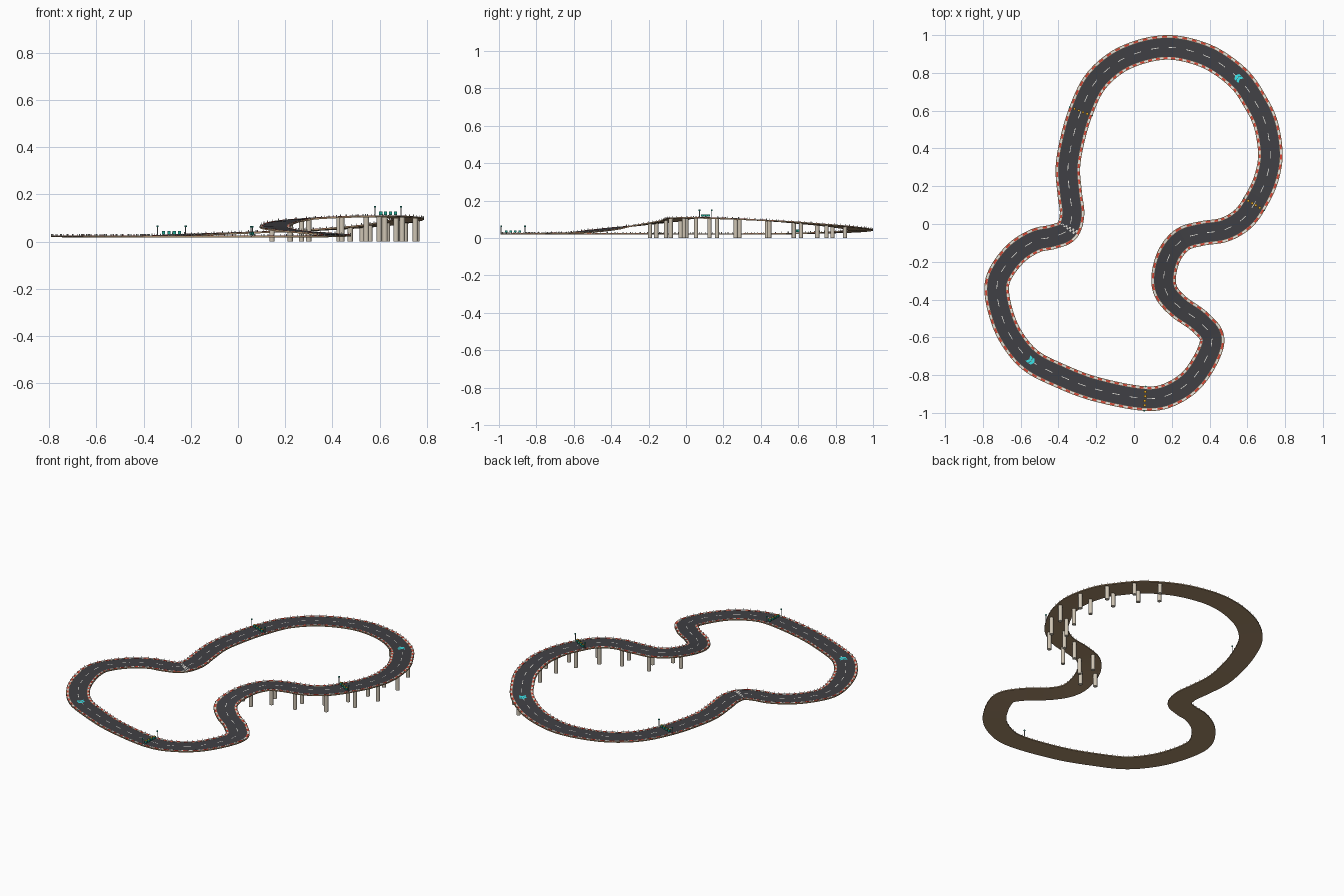
import bpy, bmesh, math
from mathutils import Vector

if "Cube" in bpy.data.objects:
    bpy.data.objects.remove(bpy.data.objects["Cube"])

def mat(name, r, g, b):
    m = bpy.data.materials.new(name)
    m.diffuse_color = (*[(c / 255) ** 2.2 for c in (r, g, b)], 1)
    m.use_nodes = True
    m.node_tree.nodes["Principled BSDF"].inputs["Base Color"].default_value = m.diffuse_color
    return m

ASPHALT = mat("asphalt", 66, 66, 70)
DIRT = mat("earth_tan", 170, 142, 110)
CONCRETE = mat("concrete", 205, 195, 178)
RED = mat("kerb_red", 215, 70, 55)
WHITE = mat("paint_white", 242, 240, 232)
GREY = mat("post_grey", 150, 150, 150)
CYAN = mat("boost_cyan", 60, 225, 230)
GOLD = mat("box_gold", 250, 185, 50)
TEAL = mat("box_teal", 40, 165, 145)

# centre line of the circuit: x, y, z of the road surface
PATH = [(.07, -.925, .025), (.22, -.888, .025), (.335, -.79, .026), (.414, -.62, .03),
        (.35, -.52, .038), (.24, -.44, .047), (.17, -.36, .058), (.158, -.27, .07),
        (.19, -.16, .085), (.26, -.08, .096), (.36, -.05, .104), (.48, -.03, .109),
        (.58, .03, .111), (.65, .13, .11), (.70, .24, .106), (.722, .37, .1),
        (.697, .53, .091), (.64, .65, .081), (.56, .765, .071), (.43, .865, .06),
        (.3, .917, .052), (.17, .935, .046), (.03, .91, .041), (-.1, .85, .036),
        (-.21, .745, .032), (-.28, .6, .028), (-.325, .45, .026), (-.35, .3, .025),
        (-.34, .16, .025), (-.328, .05, .025), (-.355, -.035, .025), (-.43, -.068, .025),
        (-.52, -.088, .025), (-.62, -.15, .025), (-.70, -.25, .026), (-.727, -.34, .026),
        (-.705, -.47, .026), (-.65, -.6, .026), (-.55, -.72, .026), (-.4, -.8, .026),
        (-.2, -.875, .025)]
PATH = [Vector((x, y, z - .001)) for x, y, z in PATH]
N = 480

def centre_line():
    """Closed Catmull-Rom spline, resampled to N equal steps."""
    fine, n = [], len(PATH)
    for i in range(n):
        a, b, c, d = (PATH[(i + k) % n] for k in (-1, 0, 1, 2))
        for j in range(40):
            t = j / 40
            fine.append(.5 * (2 * b + (c - a) * t + (2 * a - 5 * b + 4 * c - d) * t * t
                              + (3 * b - a - 3 * c + d) * t ** 3))
    fine.append(fine[0])
    acc = [0]
    for p, q in zip(fine, fine[1:]):
        acc.append(acc[-1] + (q - p).length)
    out, k = [], 0
    for i in range(N):
        s = acc[-1] * i / N
        while acc[k + 1] < s:
            k += 1
        out.append(fine[k].lerp(fine[k + 1], (s - acc[k]) / (acc[k + 1] - acc[k])))
    return out

LINE = centre_line()

def side(i):
    d = LINE[(i + 2) % N] - LINE[(i - 2) % N]
    return Vector((d.y, -d.x, 0)).normalized()

def P(s, u, h=0):
    """Point at step s along the track, u to the outside, h above the road."""
    i, f = math.floor(s), s - math.floor(s)
    a, b = i % N, (i + 1) % N
    return LINE[a].lerp(LINE[b], f) + side(a).lerp(side(b), f) * u + Vector((0, 0, h))

def nearest(x, y):
    return min(range(N), key=lambda i: (LINE[i].xy - Vector((x, y))).length)

def finish(name, bm, mats):
    me = bpy.data.meshes.new(name)
    bm.to_mesh(me)
    bm.free()
    for m in mats:
        me.materials.append(m)
    ob = bpy.data.objects.new(name, me)
    bpy.context.collection.objects.link(ob)
    return ob

def sweep(name, profile, mats, rule=lambda i, k: 0):
    """Closed profile of (u, h) swept round the whole circuit."""
    bm = bmesh.new()
    rings = [[bm.verts.new(P(i, u, h)) for u, h in profile] for i in range(N)]
    n = len(profile)
    for i in range(N):
        a, b = rings[i], rings[(i + 1) % N]
        for k in range(n):
            f = bm.faces.new((a[k], a[(k + 1) % n], b[(k + 1) % n], b[k]))
            f.material_index = rule(i, k)
    bmesh.ops.recalc_face_normals(bm, faces=bm.faces)
    return finish(name, bm, mats)

def patches(name, quads, mats):
    """Thin painted quads: (corner list of (s, u), height, material index)."""
    bm = bmesh.new()
    for corners, h, m in quads:
        f = bm.faces.new([bm.verts.new(P(s, u, h)) for s, u in corners])
        f.normal_update()
        if f.normal.z < 0:
            f.normal_flip()
        f.material_index = m
    return finish(name, bm, mats)

def rect(s0, s1, u0, u1):
    return [(s0, u0), (s1, u0), (s1, u1), (s0, u1)]

def solids(name, items, mats, segs=8):
    """Upright prisms: (base point, radius, height)."""
    bm = bmesh.new()
    for base, r, h in items:
        v = bmesh.ops.create_cone(bm, cap_ends=True, segments=segs, radius1=r,
                                  radius2=r, depth=h)["verts"]
        bmesh.ops.translate(bm, verts=v, vec=base + Vector((0, 0, h / 2)))
    for f in bm.faces:
        f.smooth = segs > 8 and abs(f.normal.z) < .5
    for e in bm.edges:
        e.smooth = all(f.smooth for f in e.link_faces)
    return finish(name, bm, mats)

# road slab: asphalt on top, earth shoulders, sides and underside
sweep("road_slab", [(-.065, -.006), (.065, -.006), (.065, 0), (.05, 0), (-.05, 0), (-.065, 0)],
      [ASPHALT, DIRT], lambda i, k: 0 if k == 3 else 1)

# striped kerbs and marker posts on both sides
for label, sg in (("inner", -1), ("outer", 1)):
    sweep(label + "_kerb", [(sg * .052, -.001), (sg * .061, -.001), (sg * .061, .0015),
                            (sg * .052, .001)], [RED, WHITE], lambda i, k: (i // 2) % 2)
    solids(label + "_marker_posts", [(P(i, sg * .063), .0016, .008) for i in range(0, N, 3)],
           [WHITE], 4)

# centre dashes
patches("centre_dashes", [(rect(i, i + 3.5, -.0018, .0018), .001, 0) for i in range(0, N, 8)],
        [WHITE])

# chequered start line
s0 = nearest(-.345, -.015)
c = .1 / 10
patches("start_line", [(rect(s0 + r * .8, s0 + r * .8 + .8, -.05 + k * c, -.05 + k * c + c),
                        .0014, (r + k) % 2) for r in range(2) for k in range(10)],
        [WHITE, ASPHALT])

# boost pads: broad cyan chevrons
pads = []
for x, y in ((.56, .77), (-.55, -.72)):
    s = nearest(x, y)
    for k in range(2):
        a = s - 1.5 + k * 1.5
        for sg in (-1, 1):
            pads.append(([(a, sg * .019), (a + 1.2, sg * .019), (a + 2.1, 0), (a + .9, 0)],
                         .0018, 0))
patches("boost_pads", pads, [CYAN])

# rows of item boxes with a lamp post at either edge
GATES = [nearest(.06, -.92), nearest(.64, .1), nearest(-.28, .6)]
bm = bmesh.new()
for s in GATES:
    for k in range(4):
        v = bmesh.ops.create_cube(bm, size=.013)["verts"]
        bmesh.ops.translate(bm, verts=v, vec=P(s, -.036 + .024 * k, .011))
bm.normal_update()
for f in bm.faces:
    f.material_index = 1 if f.normal.z > .5 else 0
finish("item_boxes", bm, [TEAL, GOLD])
ends = [P(s, u) for s in GATES for u in (-.064, .064)]
solids("gate_posts", [(p - Vector((0, 0, .004)), .0022, .04) for p in ends], [GREY])
solids("gate_lamps", [(p + Vector((0, 0, .036)), .0045, .006) for p in ends], [TEAL])

# pairs of pillars under the raised part
spots = [(.185, -.18), (.28, -.07), (.43, -.04), (.575, .025), (.66, .14), (.705, .28),
         (.715, .44), (.665, .59), (.59, .72), (.5, .82)]
pillars = []
for x, y in spots:
    for u in (-.042, .042):
        top = P(nearest(x, y), u, -.005)
        pillars.append((Vector((top.x, top.y, 0)), .0115, top.z))
solids("support_pillars", pillars, [CONCRETE], 16)
